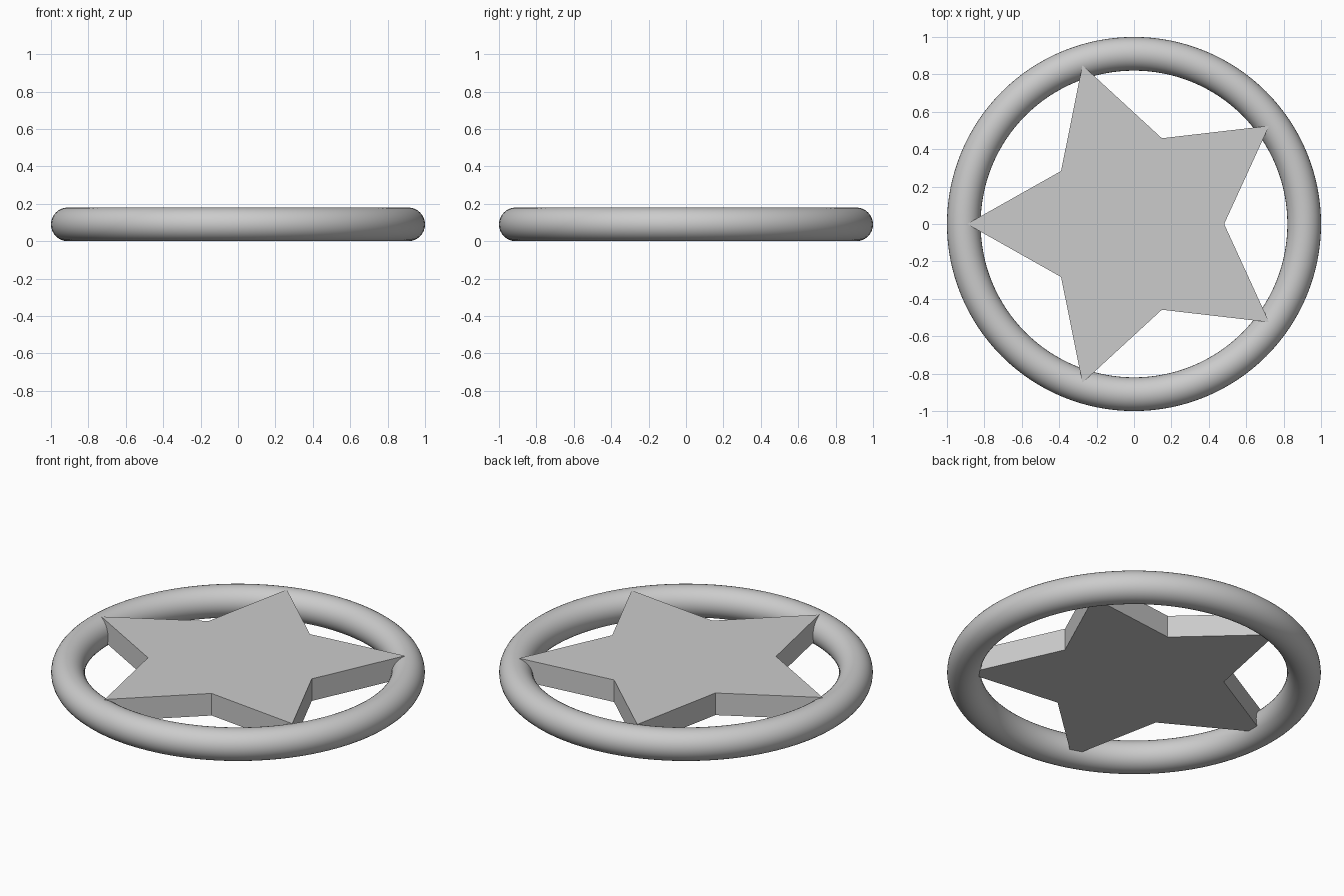
import bpy, bmesh, math

if "Cube" in bpy.data.objects:
    bpy.data.objects.remove(bpy.data.objects["Cube"])

grey = bpy.data.materials.new("light_grey")
grey.diffuse_color = (0.6, 0.6, 0.6, 1)
grey.use_nodes = True
grey.node_tree.nodes["Principled BSDF"].inputs["Base Color"].default_value = grey.diffuse_color

# Round ring
bpy.ops.mesh.primitive_torus_add(major_radius=0.91, minor_radius=0.09,
                                 major_segments=128, minor_segments=32,
                                 location=(0, 0, 0.09))
ring = bpy.context.object
ring.name = "ring"
ring.data.materials.append(grey)
bpy.ops.object.shade_smooth()

# Five-pointed star plate, one point towards -x, tips sunk into the ring
TIP, NOTCH, BOTTOM, TOP = 0.893, 0.482, 0.05, 0.1805
bm = bmesh.new()
outline = []
for i in range(10):
    r = NOTCH if i % 2 == 0 else TIP
    a = i * math.pi / 5
    outline.append(bm.verts.new((r * math.cos(a), r * math.sin(a), BOTTOM)))
face = bm.faces.new(outline)
ext = bmesh.ops.extrude_face_region(bm, geom=[face], use_keep_orig=True)
for v in ext["geom"]:
    if isinstance(v, bmesh.types.BMVert):
        v.co.z = TOP
bmesh.ops.recalc_face_normals(bm, faces=bm.faces)
mesh = bpy.data.meshes.new("star")
bm.to_mesh(mesh)
bm.free()
star = bpy.data.objects.new("star", mesh)
star.data.materials.append(grey)
bpy.context.collection.objects.link(star)
